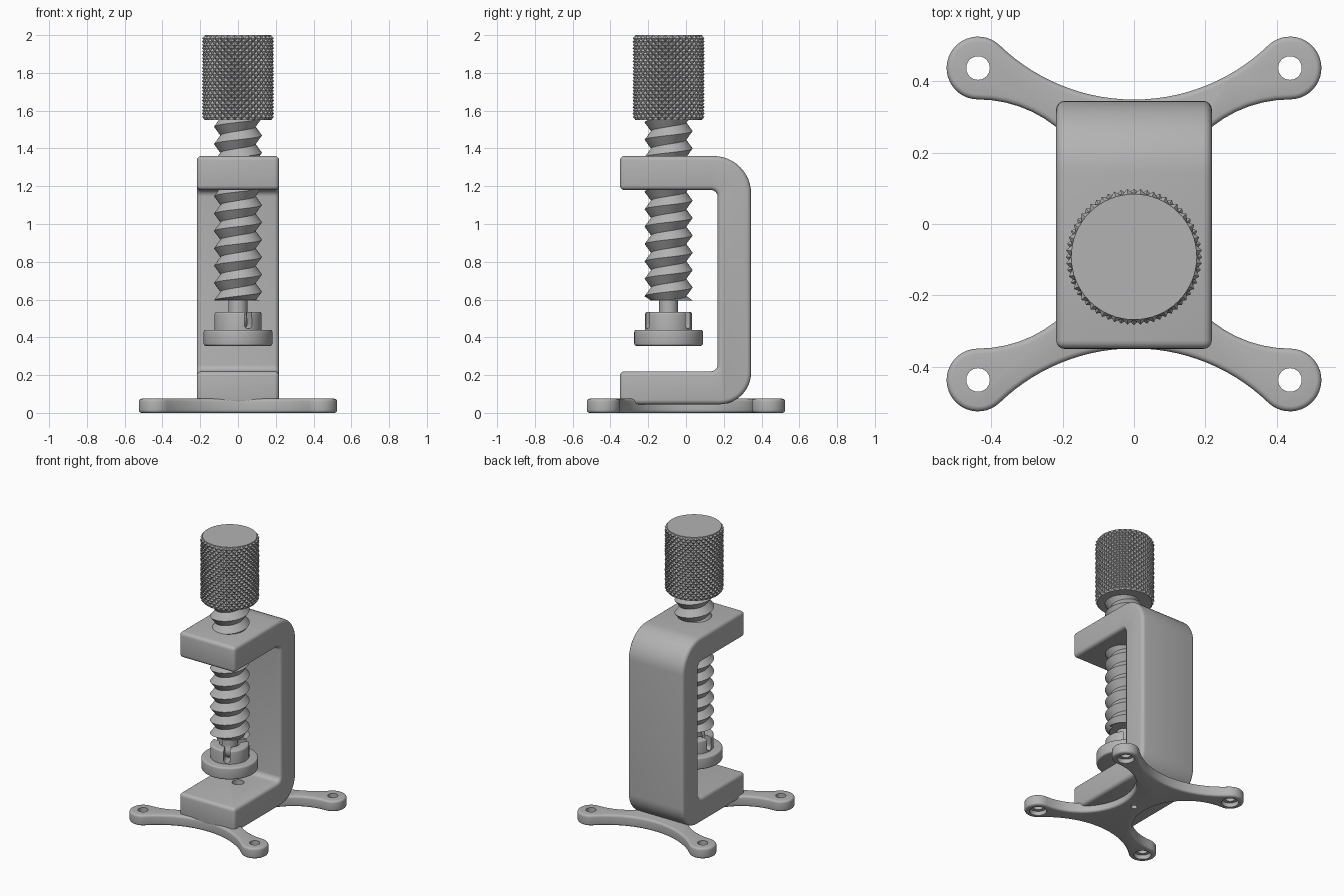
import bpy, bmesh
from math import sin, cos, pi, radians, atan2, degrees, hypot

if "Cube" in bpy.data.objects:
    bpy.data.objects.remove(bpy.data.objects["Cube"])

grey = bpy.data.materials.new("plain_grey")
grey.use_nodes = True
grey.diffuse_color = (0.45, 0.45, 0.45, 1)
grey.node_tree.nodes["Principled BSDF"].inputs["Base Color"].default_value = (0.45, 0.45, 0.45, 1)

AXIS_Y = -0.092  # screw axis


def arc(cx, cy, r, start, end, n):
    """Points along a circular arc, angles in degrees."""
    angles = [radians(start + (end - start) * i / n) for i in range(n + 1)]
    return [(cx + r * cos(a), cy + r * sin(a)) for a in angles]


def finish(bm, name, location=(0, 0, 0)):
    bmesh.ops.recalc_face_normals(bm, faces=bm.faces)
    mesh = bpy.data.meshes.new(name)
    bm.to_mesh(mesh)
    bm.free()
    obj = bpy.data.objects.new(name, mesh)
    obj.location = location
    mesh.materials.append(grey)
    bpy.context.collection.objects.link(obj)
    return obj


def activate(obj):
    bpy.ops.object.select_all(action='DESELECT')
    obj.select_set(True)
    bpy.context.view_layer.objects.active = obj


def smooth(obj, angle=30):
    activate(obj)
    bpy.ops.object.shade_smooth_by_angle(angle=radians(angle))


def bevel(obj, width):
    mod = obj.modifiers.new("rounding", 'BEVEL')
    mod.width, mod.segments = width, 4
    mod.limit_method, mod.angle_limit = 'ANGLE', radians(40)
    activate(obj)
    bpy.ops.object.modifier_apply(modifier=mod.name)


def cut(obj, cutter):
    mod = obj.modifiers.new("cut", 'BOOLEAN')
    mod.operation, mod.object, mod.solver = 'DIFFERENCE', cutter, 'EXACT'
    cutter.hide_render = True
    activate(obj)
    bpy.ops.object.modifier_apply(modifier=mod.name)
    bpy.data.objects.remove(cutter)


def extrude(name, points, vector):
    bm = bmesh.new()
    face = bm.faces.new([bm.verts.new(p) for p in points])
    side = bmesh.ops.extrude_face_region(bm, geom=[face])
    verts = [v for v in side["geom"] if isinstance(v, bmesh.types.BMVert)]
    bmesh.ops.translate(bm, verts=verts, vec=vector)
    return finish(bm, name)


def lathe(name, profile, location=(0, 0, 0), steps=64):
    """Turn (radius, z) points round the z axis."""
    bm = bmesh.new()
    verts = [bm.verts.new((r, 0, z)) for r, z in profile]
    edges = [bm.edges.new(pair) for pair in zip(verts, verts[1:])]
    bmesh.ops.spin(bm, geom=verts + edges, axis=(0, 0, 1), cent=(0, 0, 0),
                   angle=2 * pi, steps=steps)
    bmesh.ops.remove_doubles(bm, verts=bm.verts, dist=0.0001)
    return finish(bm, name, location)


def drill(obj, x, y, r, low, high):
    cut(obj, lathe("drill", [(0, low), (r, low), (r, high), (0, high)], (x, y, 0), 32))


# C-shaped frame, drawn from the side and extruded across
front, back, inner = -0.35, 0.345, 0.167
side = [(front, 0.045)]
side += arc(back - 0.17, 0.215, 0.17, -90, 0, 12)
side += arc(back - 0.2, 1.16, 0.2, 0, 90, 12)
side += [(front, 1.36), (front, 1.18)]
side += arc(inner - 0.035, 1.145, 0.035, 90, 0, 6)
side += arc(inner - 0.035, 0.255, 0.035, 0, -90, 6)
side += [(front, 0.22)]
frame = extrude("clamp_frame", [(-0.218, y, z) for y, z in side], (0.436, 0, 0))
bevel(frame, 0.024)
drill(frame, 0, 0, 0.038, 0.1, 0.3)
smooth(frame)

# four-footed base: one quarter outline, mirrored round
foot, foot_r, top_c = 0.437, 0.088, 0.89
tilt = degrees(atan2(top_c - foot, -foot))
sweep = hypot(foot, top_c - foot) - foot_r
quarter = arc(foot, 0, foot - foot_r, 180, 90, 14)
quarter += arc(foot, foot, foot_r, -90, tilt, 24)[1:]
quarter += arc(0, top_c, sweep, tilt - 180, -90, 14)[1:]
outline = []
for sx, sy in ((1, 1), (-1, 1), (-1, -1), (1, -1)):
    chain = [(sx * x, sy * y, 0) for x, y in quarter]
    outline += (chain if sx == sy else chain[::-1])[:-1]
base = extrude("base_plate", outline, (0, 0, 0.075))
bevel(base, 0.015)
for sx in (-1, 1):
    for sy in (-1, 1):
        drill(base, sx * foot, sy * foot, 0.033, -0.1, 0.2)
        drill(base, sx * foot, sy * foot, 0.055, -0.1, 0.03)
drill(base, 0, 0, 0.02, -0.1, 0.06)
smooth(base)

# threaded screw: a V ridge wound round a core
pitch, turn, low, high = 0.092, 48, 0.595, 1.57
bm = bmesh.new()
roots, crests = [], []
for k in range(int((high - low) / pitch + 3) * turn):
    a = 2 * pi * k / turn
    z = low - pitch + pitch * k / turn
    for ring, r, dz in ((roots, 0.093, 0), (crests, 0.127, pitch / 2)):
        height = min(max(z + dz, low), high)
        ring.append(bm.verts.new((r * cos(a), r * sin(a), height)))
for k in range(len(roots) - turn - 1):
    bm.faces.new((roots[k], roots[k + 1], crests[k + 1], crests[k]))
    bm.faces.new((crests[k], crests[k + 1], roots[k + turn + 1], roots[k + turn]))
bmesh.ops.dissolve_degenerate(bm, dist=0.0001, edges=bm.edges)
smooth(finish(bm, "screw_thread", (0, AXIS_Y, 0)))
smooth(lathe("screw_core", [(0, low), (0.1, low), (0.092, low + 0.01), (0.092, high), (0, high)],
             (0, AXIS_Y, 0)))

# knurled knob: raised pyramids on a checkerboard lattice
cols, rows, z0, z1 = 64, 26, 1.55, 2.0
bm = bmesh.new()
grid = []
for j in range(rows + 1):
    ring = []
    for i in range(cols):
        edge = j in (0, rows)
        r = 0.191 if (i + j) % 2 == 0 and not edge else 0.176
        a = 2 * pi * i / cols
        ring.append(bm.verts.new((r * cos(a), r * sin(a), z0 + (z1 - z0) * j / rows)))
    grid.append(ring)
for j in range(rows):
    for i in range(cols):
        n = (i + 1) % cols
        a, b, c, d = grid[j][i], grid[j][n], grid[j + 1][n], grid[j + 1][i]
        halves = ((a, b, d), (b, c, d)) if (i + j) % 2 == 0 else ((a, b, c), (a, c, d))
        for tri in halves:
            bm.faces.new(tri)
bm.faces.new(grid[0][::-1])
bm.faces.new(grid[rows])
finish(bm, "knurled_knob", (0, AXIS_Y, 0))

# ball-ended neck below the screw
ball = [(0.058 * sin(radians(t)), 0.495 - 0.058 * cos(radians(t))) for t in range(0, 121, 12)]
smooth(lathe("ball_neck", ball + [(0.05, 0.54), (0.05, 0.62), (0, 0.62)], (0, AXIS_Y, 0)))

# swivel pressure pad with three slots in its collar
pad_profile = [(0, 0.355), (0.17, 0.355)]
pad_profile += arc(0.17, 0.367, 0.012, -90, 0, 4)[1:]
pad_profile += arc(0.17, 0.428, 0.012, 0, 90, 4)
pad_profile += [(0.125, 0.44)]
pad_profile += arc(0.111, 0.521, 0.014, 0, 90, 4)
pad_profile += [(0.066, 0.535), (0.066, 0.455), (0, 0.455)]
pad = lathe("pressure_pad", pad_profile, (0, AXIS_Y, 0))
for angle in (-64, 56, 176):
    slot = [(0.04, y, z) for y, z in arc(0, 0.468, 0.022, -180, 0, 10)]
    slot += [(0.04, 0.018, 0.6), (0.04, -0.018, 0.6)]
    cutter = extrude("slot_cutter", slot, (0.12, 0, 0))
    cutter.rotation_euler.z = radians(angle)
    cutter.location.y = AXIS_Y
    cut(pad, cutter)
smooth(pad)
